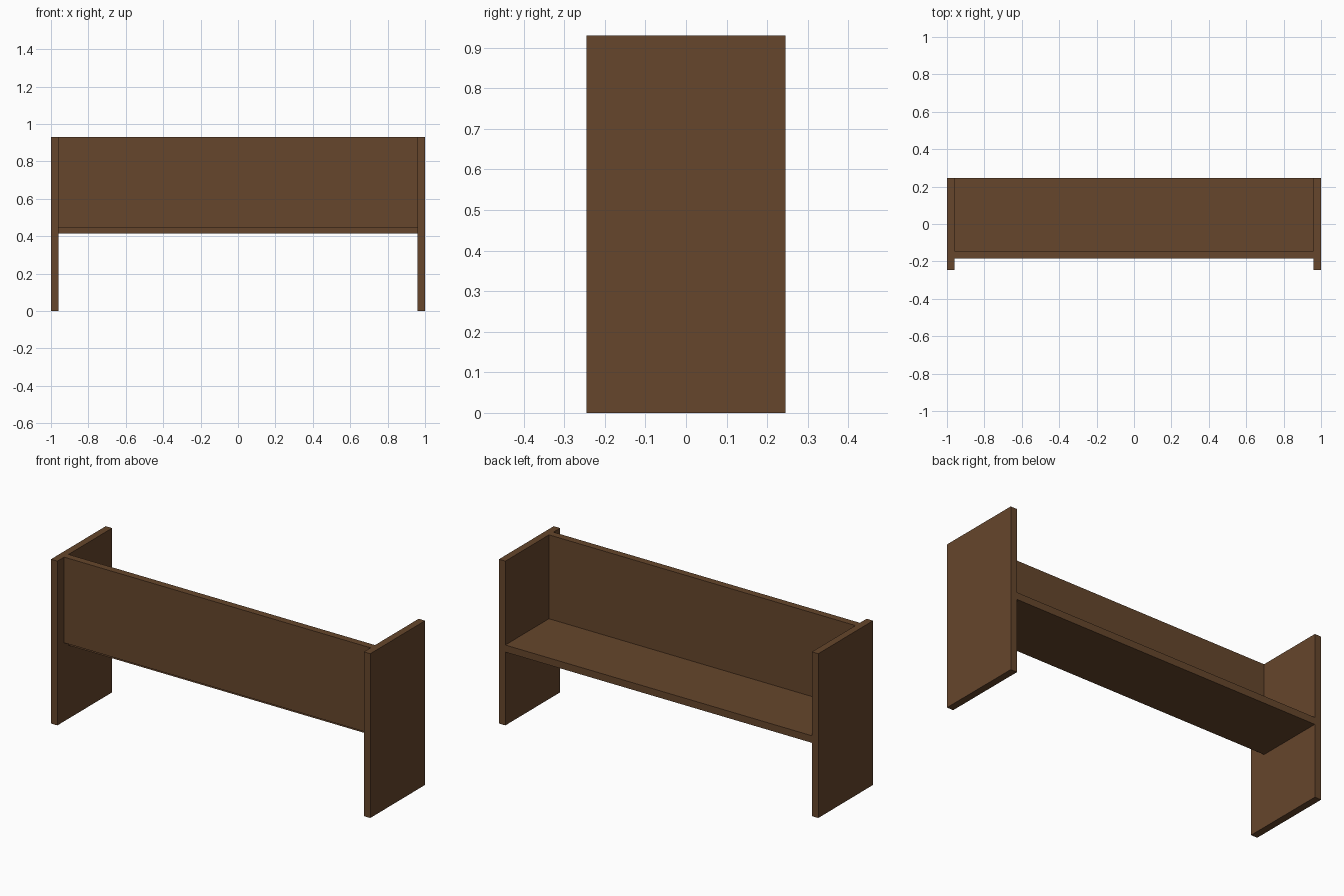
import bpy
import bmesh
from mathutils import Vector

default_cube = bpy.data.objects.get("Cube")
if default_cube:
    bpy.data.objects.remove(default_cube, do_unlink=True)

# Single brown wood colour
wood = bpy.data.materials.new("brown_wood")
wood.use_nodes = True
colour = (0.133, 0.061, 0.025, 1.0)
wood.diffuse_color = colour
wood.node_tree.nodes["Principled BSDF"].inputs["Base Color"].default_value = colour


def board(name, low, high):
    """Flat-sided board spanning two opposite corners."""
    low, high = Vector(low), Vector(high)
    size, centre = high - low, (low + high) / 2
    bm = bmesh.new()
    bmesh.ops.create_cube(bm, size=1)
    bmesh.ops.scale(bm, vec=size, verts=bm.verts)
    mesh = bpy.data.meshes.new(name)
    bm.to_mesh(mesh)
    bm.free()
    mesh.materials.append(wood)
    obj = bpy.data.objects.new(name, mesh)
    obj.location = centre
    bpy.context.collection.objects.link(obj)
    return obj


thick = 0.04
half_depth = 0.245
height = 0.93
inner = 1 - thick
rest_front = -0.185
rest_back = rest_front + thick
seat_bottom = 0.415

# End panels
board("left_end_panel", (inner, -half_depth, 0), (1, half_depth, height))
board("right_end_panel", (-1, -half_depth, 0), (-inner, half_depth, height))

# Seat board, butted against the back face of the upright board
board("seat", (-inner, rest_back, seat_bottom),
      (inner, half_depth, seat_bottom + thick))

# Upright board, lapping slightly below the seat top
board("backrest", (-inner, rest_front, 0.445), (inner, rest_back, height))
